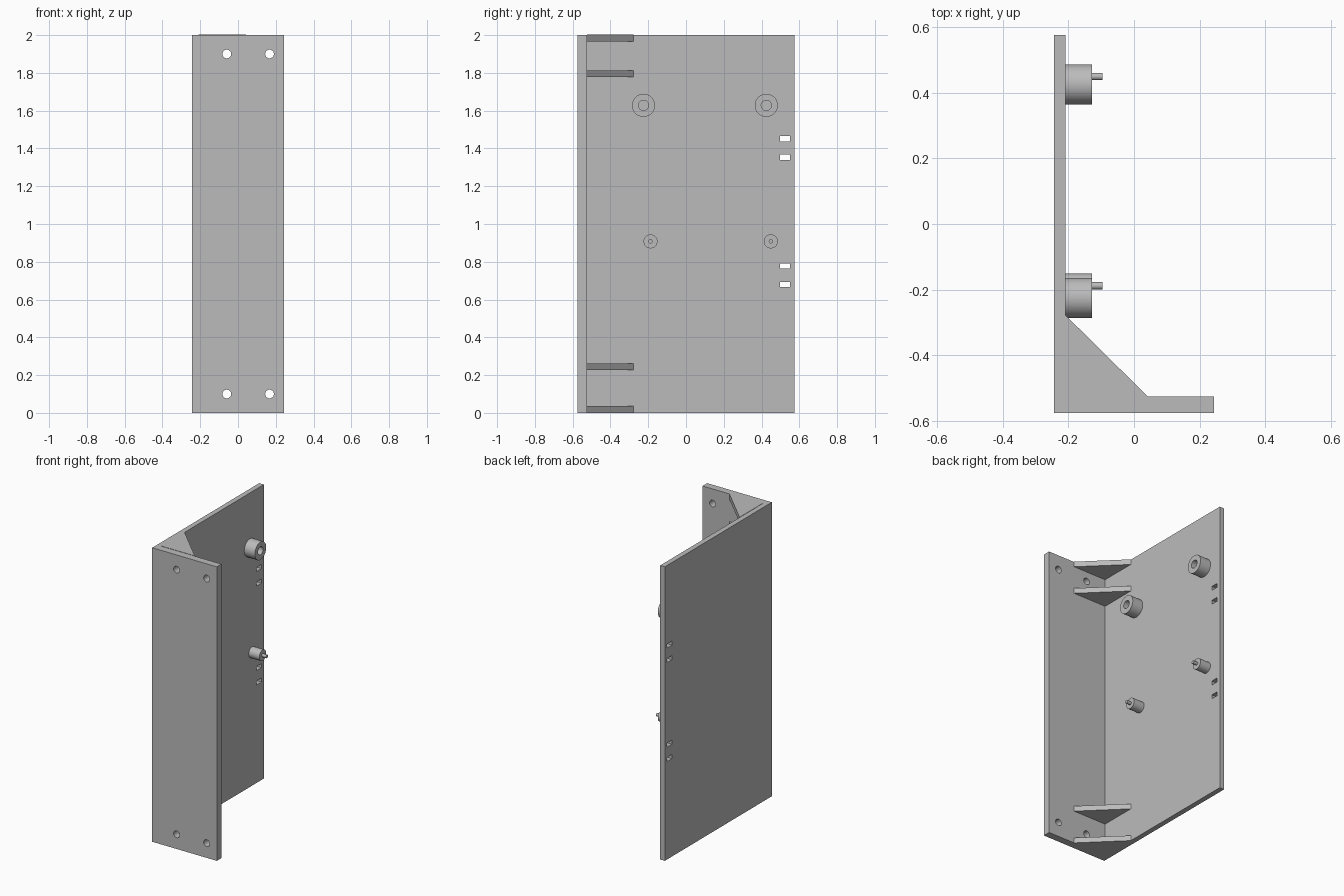
import bpy
import bmesh
import math
from mathutils import Matrix, Vector

cube = bpy.data.objects.get("Cube")
if cube:
    bpy.data.objects.remove(cube, do_unlink=True)

grey = bpy.data.materials.new("plain grey")
grey.use_nodes = True
colour = (0.5, 0.5, 0.5, 1)
grey.diffuse_color = colour
grey.node_tree.nodes["Principled BSDF"].inputs["Base Color"].default_value = colour


def finish(name, bm):
    bmesh.ops.recalc_face_normals(bm, faces=bm.faces)
    mesh = bpy.data.meshes.new(name)
    bm.to_mesh(mesh)
    bm.free()
    mesh.materials.append(grey)
    obj = bpy.data.objects.new(name, mesh)
    bpy.context.collection.objects.link(obj)
    return obj


def box(name, low, high):
    low, high = Vector(low), Vector(high)
    bm = bmesh.new()
    place = Matrix.Translation((low + high) / 2) @ Matrix.Diagonal((*(high - low), 1))
    bmesh.ops.create_cube(bm, size=1, matrix=place)
    return finish(name, bm)


def prism(name, outline, z0, z1):
    bm = bmesh.new()
    face = bm.faces.new([bm.verts.new((x, y, z0)) for x, y in outline])
    top = bmesh.ops.extrude_face_region(bm, geom=[face])["geom"]
    verts = [v for v in top if isinstance(v, bmesh.types.BMVert)]
    bmesh.ops.translate(bm, verts=verts, vec=(0, 0, z1 - z0))
    return finish(name, bm)


def cylinder(name, start, axis, radius, length):
    direction = Vector(axis)
    bm = bmesh.new()
    turn = direction.to_track_quat('Z', 'Y').to_matrix().to_4x4()
    place = Matrix.Translation(Vector(start) + direction * length / 2) @ turn
    bmesh.ops.create_cone(bm, cap_ends=True, segments=48, radius1=radius,
                          radius2=radius, depth=length, matrix=place)
    return finish(name, bm)


def cut(obj, cutters):
    bpy.context.view_layer.objects.active = obj
    for cutter in cutters:
        cutter.hide_render = True
        mod = obj.modifiers.new("cut", 'BOOLEAN')
        mod.operation = 'DIFFERENCE'
        mod.solver = 'EXACT'
        mod.object = cutter
        bpy.ops.object.modifier_apply(modifier=mod.name)
        bpy.data.objects.remove(cutter, do_unlink=True)


def smooth(obj):
    bpy.ops.object.select_all(action='DESELECT')
    obj.select_set(True)
    bpy.context.view_layer.objects.active = obj
    bpy.ops.object.shade_smooth_by_angle(angle=math.radians(30))


BACK, FACE, RIM = -0.243, -0.208, -0.128
FRONT, INNER, DEPTH = -0.575, -0.525, 0.575

# L-shaped bracket body
body = prism("bracket_body", [(BACK, FRONT), (-BACK, FRONT), (-BACK, INNER),
                              (FACE, INNER), (FACE, DEPTH), (BACK, DEPTH)], 0, 2)

# Screw holes in the front flange and cable tie slots in the side plate
cutters = [cylinder("screw_hole_cutter", (x, FRONT - 0.1, z), (0, 1, 0), 0.023, 0.25)
           for x in (-0.059, 0.167) for z in (0.1, 1.9)]
cutters += [box("slot_cutter", (BACK - 0.1, 0.498, z - 0.014), (FACE + 0.1, 0.55, z + 0.014))
            for z in (0.68, 0.778, 1.353, 1.452)]
cut(body, cutters)
smooth(body)

# Triangular corner gussets
for i, z in enumerate((0, 0.226, 1.777, 1.966)):
    prism(f"corner_gusset_{i + 1}", [(FACE, INNER), (0.042, INNER), (FACE, -0.278)], z, z + 0.036)

# Hollow upper standoffs
for side, y in (("front", -0.225), ("back", 0.425)):
    standoff = cylinder(f"hollow_standoff_{side}", (FACE, y, 1.628), (1, 0, 0), 0.061, RIM - FACE)
    cut(standoff, [cylinder("bore_cutter", (FACE - 0.05, y, 1.628), (1, 0, 0), 0.027, 0.3)])
    smooth(standoff)

# Lower standoffs with locating pins
for side, y in (("front", -0.188), ("back", 0.449)):
    smooth(cylinder(f"pin_standoff_{side}", (FACE, y, 0.908), (1, 0, 0), 0.037, RIM - FACE))
    smooth(cylinder(f"locating_pin_{side}", (RIM, y, 0.908), (1, 0, 0), 0.011, 0.032))
